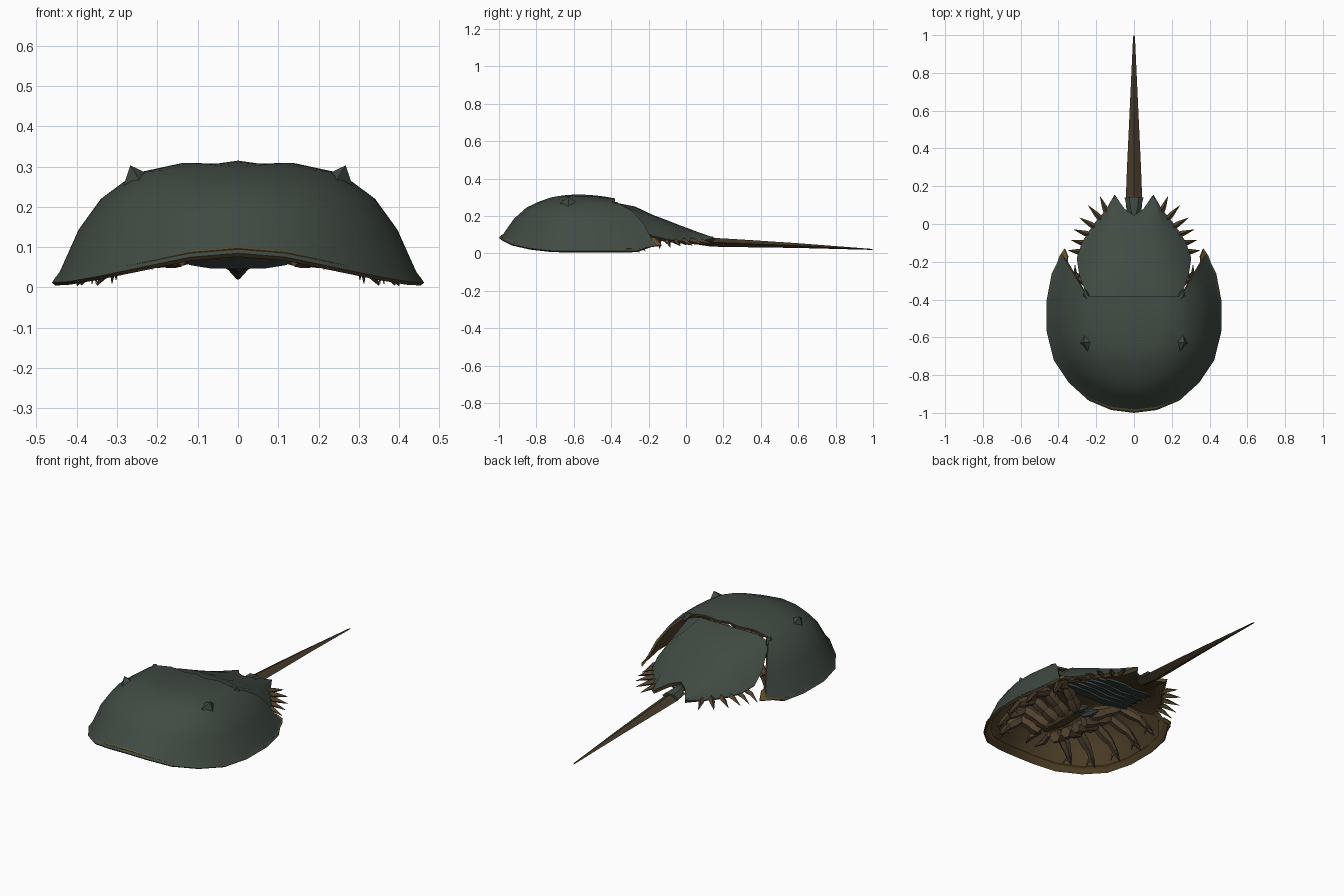
import bpy, bmesh, math
from mathutils import Vector

if "Cube" in bpy.data.objects:
    bpy.data.objects.remove(bpy.data.objects["Cube"])


def mat(name, rgb):
    m = bpy.data.materials.new(name)
    m.diffuse_color = (*rgb, 1)
    m.use_nodes = True
    m.node_tree.nodes["Principled BSDF"].inputs["Base Color"].default_value = m.diffuse_color
    return m


SHELL = mat("shell green grey", (0.052, 0.069, 0.056))
BROWN = mat("underside brown", (0.085, 0.055, 0.024))
OCHRE = mat("rim ochre", (0.15, 0.095, 0.025))
TAIL = mat("tail brown", (0.062, 0.043, 0.023))
LEG = mat("leg brown", (0.095, 0.062, 0.033))
GILL = mat("gill slate", (0.05, 0.068, 0.064))


def make(name, verts, faces, mats, mirror=False, thick=0, up=False, angle=35):
    """Mesh from points and faces, optionally mirrored over x and thickened."""
    me = bpy.data.meshes.new(name)
    bm = bmesh.new()
    vs = [bm.verts.new(v) for v in verts]
    for f in faces:
        bm.faces.new([vs[i] for i in f])
    bmesh.ops.remove_doubles(bm, verts=bm.verts[:], dist=1e-4)
    bmesh.ops.recalc_face_normals(bm, faces=bm.faces[:])
    bm.normal_update()
    if up and sum(f.normal.z * f.calc_area() for f in bm.faces) < 0:
        bmesh.ops.reverse_faces(bm, faces=bm.faces[:])
    bm.to_mesh(me)
    bm.free()
    for m in mats:
        me.materials.append(m)
    ob = bpy.data.objects.new(name, me)
    bpy.context.collection.objects.link(ob)
    bpy.context.view_layer.objects.active = ob
    if mirror:
        ob.modifiers.new("mirror", 'MIRROR').merge_threshold = 0.0005
    if thick:
        s = ob.modifiers.new("thick", 'SOLIDIFY')
        s.thickness, s.offset = thick, -1
        s.material_offset, s.material_offset_rim = 1, 2
    for m in [m.name for m in ob.modifiers]:
        bpy.ops.object.modifier_apply(modifier=m)
    ob.data.shade_smooth()
    ob.data.set_sharp_from_angle(angle=math.radians(angle))
    return ob


def grid(cols):
    """Points and quads from equal-length columns."""
    n = len(cols[0])
    pts = [p for c in cols for p in c]
    fs = [(i * n + j, (i + 1) * n + j, (i + 1) * n + j + 1, i * n + j + 1)
          for i in range(len(cols) - 1) for j in range(n - 1)]
    return pts, fs


def tube(path, radii, sides=6, flat=1.0):
    """Points and faces of a tapered limb along a path."""
    path = [Vector(p) for p in path]
    pts, fs = [], []
    for i, p in enumerate(path):
        d = (path[min(i + 1, len(path) - 1)] - path[max(i - 1, 0)]).normalized()
        a = d.cross(Vector((0, 0, 1))).normalized()
        b = a.cross(d)
        for k in range(sides):
            t = 2 * math.pi * k / sides
            pts.append(p + radii[i] * (a * math.cos(t) * flat + b * math.sin(t)))
    for i in range(len(path) - 1):
        for k in range(sides):
            k2 = (k + 1) % sides
            fs.append((i * sides + k, i * sides + k2, (i + 1) * sides + k2, (i + 1) * sides + k))
    fs += [tuple(range(sides)), tuple(range(len(pts) - sides, len(pts)))]
    return pts, fs


def join(parts):
    pts, fs = [], []
    for p, f in parts:
        o = len(pts)
        pts += p
        fs += [tuple(i + o for i in q) for q in f]
    return pts, fs


# front shell: columns from the rim up to the plateau and in to the spine
rim = [(0, -1, .085), (.12, -.985, .075), (.24, -.935, .05), (.345, -.84, .028), (.425, -.72, .014),
       (.462, -.57, .012), (.462, -.40, .012), (.435, -.26, .014), (.383, -.16, .05)]
plateau = [(0, -.73, .297), (.07, -.725, .294), (.14, -.71, .292), (.19, -.68, .29), (.225, -.64, .288),
           (.235, -.58, .288), (.24, -.5, .286), (.245, -.44, .282), (.25, -.38, .275)]
spine = [-.73, -.685, -.64, -.60, -.56, -.52, -.48, -.43, -.38]
steps = [(0, 0), (.09, .1), (.3, .48), (.55, .76), (.8, .91), (1, 1)]
cols = []
for r, q, y in zip(rim, plateau, spine):
    c = [(r[0] + (q[0] - r[0]) * t, r[1] + (q[1] - r[1]) * t, r[2] + (q[2] - r[2]) * f) for t, f in steps]
    zc = .315 - .8 * (y + .58) ** 2 * (1 if y < -.58 else .65)
    mid = q[0] / .25
    c += [(q[0] * .6, q[1] + (y - q[1]) * .4, q[2] + (zc - q[2]) * .5 + .008 * mid),
          (q[0] * .25, q[1] + (y - q[1]) * .75, zc - .009 * mid), (0, y, zc)]
    cols.append(c)
make("front_shell", *grid(cols), [SHELL, BROWN, BROWN], True, .012, True)

# ochre lip inside the rim, reaching past the shell at the rear corners
lip = []
for r in rim[:-1]:
    v = Vector((r[0], r[1] + .45, 0)) * .93
    lip.append([(r[0] * .982, r[1] * .982 - .008, r[2] + .012), (v.x, v.y - .45, r[2] + .026)])
lip.append([(.395, -.17, .04), (.355, -.22, .085)])
lip.append([(.368, -.13, .045), (.352, -.17, .085)])
make("rim_lip", *grid(lip), [OCHRE, OCHRE, OCHRE], True, .006, True)

# rear shell with a notch for the tail
rows = [(-.38, .25, .288, .25), (-.27, .29, .25, .15), (-.18, .303, .207, .095), (-.1, .277, .177, .075),
        (-.04, .24, .153, .068), (.01, .205, .135, .066)]
cols = [[(w * u, y, ze + (zc - ze) * f) for u, f in ((0, 1), (.35, .97), (.7, .78), (1, 0))]
        for y, w, zc, ze in rows]
cols[0] = [(x, y, min(z, .272)) for x, y, z in cols[0]]
cols.append([(0, .045, .12), (.05, .08, .108), (.103, .155, .083), (.15, .075, .066)])
make("rear_shell", *grid(cols), [SHELL, BROWN, BROWN], True, .02, True)

# movable spines along the rear shell
parts = []
for (bx, by), (tx, ty), z in (((.14, .05), (.18, .147), .05), ((.17, .02), (.242, .098), .047),
                              ((.2, -.02), (.288, .033), .044), ((.225, -.06), (.318, -.03), .04),
                              ((.25, -.105), (.334, -.085), .033), ((.27, -.15), (.348, -.14), .025)):
    parts.append(tube([(bx, by, .068), (bx + (tx - bx) * .4, by + (ty - by) * .4, .062), (tx, ty, z)],
                      [.016, .014, .001], 4))
make("side_spines", *join(parts), [BROWN], True)

# eyes as pointed brows, and small knobs by the hinge
brow = [(.245, -.675, .268), (.285, -.63, .25), (.26, -.585, .27), (.228, -.625, .284), (.267, -.628, .303)]
make("eye_brows", brow, [(0, 1, 4), (1, 2, 4), (2, 3, 4), (3, 0, 4), (0, 3, 2, 1)], [SHELL], True)
make("hinge_knobs", *tube([(.235, -.41, .272), (.255, -.375, .262), (.262, -.35, .245)],
                          [.008, .016, .008]), [SHELL], True)
make("hinge_pins", *tube([(.262, -.375, .252), (.268, -.35, .23)], [.012, .006]), [BROWN], True)

# tail and its socket
ty = [(.06, .04, .07), (.14, .043, .06), (.3, .037, .054), (.6, .023, .042), (.99, .005, .022), (1, .001, .02)]
make("tail", *tube([(0, y, z) for y, w, z in ty], [w * .55 for y, w, z in ty], 4, 1.82), [TAIL], angle=25)
sock = [(.03, .012, .09), (.08, .036, .08), (.14, .05, .068)]
make("tail_socket", *tube([(0, y, z) for y, w, z in sock], [w * .5 for y, w, z in sock], 6, 2), [SHELL])

# five pairs of walking legs: hip block, thigh, shin and foot
hips, thighs, shins, feet = [], [], [], []
foot = [(.25, -.82, .04), (.34, -.73, .015), (.39, -.58, .006), (.4, -.42, .005), (.35, -.25, .006)]
for i, f in enumerate(foot):
    hip = Vector((.05 + .02 * math.sin(i / 4 * math.pi), -.72 + .075 * i, .095))
    end = Vector(f)
    knee = hip.lerp(end, .45)
    knee.z = .16
    ankle = hip.lerp(end, .78)
    ankle.z = .10
    hips.append(tube([hip, hip.lerp(knee, .25), hip.lerp(knee, .5)], [.03, .04, .032]))
    thighs.append(tube([hip.lerp(knee, .45), hip.lerp(knee, .8), knee], [.029, .037, .028]))
    shins.append(tube([knee, knee.lerp(ankle, .6), ankle], [.026, .029, .022]))
    feet.append(tube([ankle, ankle.lerp(end, .6), end], [.02, .015, .002]))
    for s in (-.035, .035):     # claw prongs
        tip = end + Vector((-.02 - abs(s) * .5, s, .004))
        feet.append(tube([ankle.lerp(end, .4), tip], [.011, .001], 4))
make("leg_hips", *join(hips), [LEG], True)
make("leg_thighs", *join(thighs), [LEG], True)
make("leg_shins", *join(shins), [LEG], True)
make("leg_feet", *join(feet), [TAIL], True)

# small front pincers, mouth plate and the lobes behind it
make("front_pincers", *tube([(.03, -.74, .11), (.045, -.80, .1), (.03, -.86, .09)], [.016, .018, .003]),
     [LEG], True)
make("mouth_plate", *tube([(0, -.74, .13), (0, -.6, .12), (0, -.42, .12)], [.015, .025, .02], 8, 1.6), [BROWN])
make("mouth_lobes", *tube([(.03, -.46, .105), (.035, -.4, .095), (.035, -.34, .085)], [.012, .022, .008]),
     [GILL], True)

# overlapping gill flaps under the rear shell
parts = []
for i in range(6):
    y, w = -.36 + .055 * i, .21 - .014 * i
    z = .15 - .012 * i
    cols = [[(0, y, z), (0, y + .085, z - .035)], [(w * .5, y - .005, z + .002), (w * .5, y + .095, z - .033)],
            [(w * .85, y + .01, z + .002), (w * .85, y + .08, z - .025)],
            [(w, y + .03, z), (w, y + .055, z - .012)]]
    parts.append(grid(cols))
make("gill_flaps", *join(parts), [GILL, GILL, GILL], True, .01)
